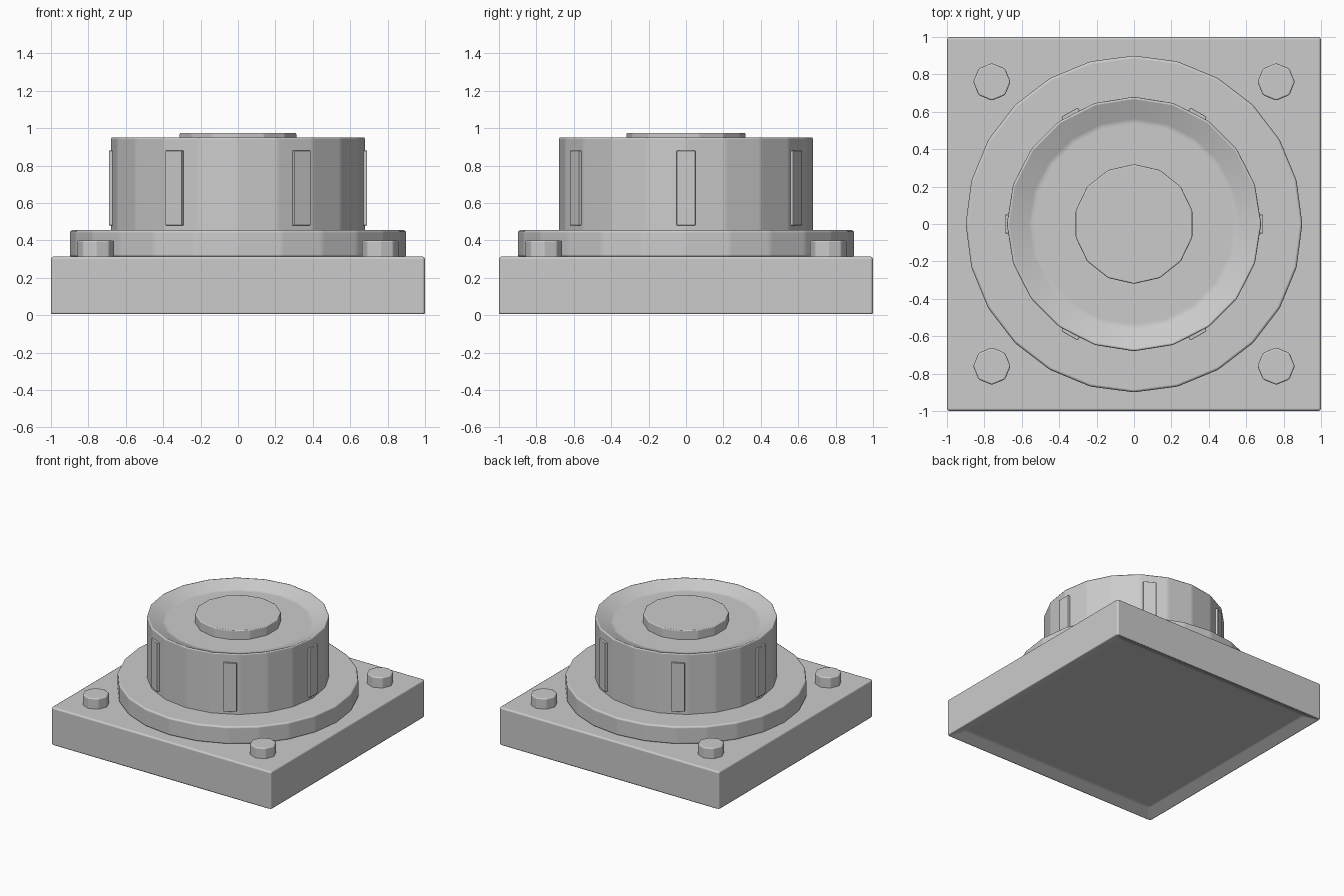
import bpy, bmesh, math
from mathutils import Matrix

if "Cube" in bpy.data.objects:
    bpy.data.objects.remove(bpy.data.objects["Cube"])


def finish(bm, name, bevel):
    """Make the object, soften its edges and keep the flat faces flat."""
    bmesh.ops.recalc_face_normals(bm, faces=bm.faces)
    for f in bm.faces:
        f.smooth = True
    mesh = bpy.data.meshes.new(name)
    bm.to_mesh(mesh)
    bm.free()
    ob = bpy.data.objects.new(name, mesh)
    bpy.context.collection.objects.link(ob)
    mod = ob.modifiers.new("bevel", 'BEVEL')
    mod.width = bevel
    mod.segments = 2
    mod.limit_method = 'ANGLE'
    mod.angle_limit = math.radians(10)
    mod.harden_normals = True
    return ob


def turned(name, profile, sides, bevel, x=0, y=0):
    """Closed solid turned from (radius, z) points, first vertex on +y."""
    bm = bmesh.new()
    rings = []
    for r, z in profile:
        angles = [math.pi / 2 + 2 * math.pi * i / sides for i in range(sides)]
        rings.append([bm.verts.new((x + r * math.cos(a), y + r * math.sin(a), z)) for a in angles])
    for lo, hi in zip(rings, rings[1:]):
        for i in range(sides):
            j = (i + 1) % sides
            bm.faces.new((lo[i], lo[j], hi[j], hi[i]))
    bm.faces.new(rings[0])
    bm.faces.new(rings[-1])
    return finish(bm, name, bevel)


def box(name, center, size, bevel, turn=0, recess=None):
    """Box, optionally with a sloped recess (inset, depth) underneath."""
    bm = bmesh.new()
    bmesh.ops.create_cube(bm, size=1, matrix=Matrix.Rotation(turn, 4, 'Z')
                          @ Matrix.Translation(center) @ Matrix.Diagonal((*size, 1)))
    if recess:
        bm.normal_update()
        under = [f for f in bm.faces if f.normal.z < -0.9]
        bmesh.ops.inset_region(bm, faces=under, thickness=recess[0], depth=-recess[1])
    return finish(bm, name, bevel)


# Square base plate, hollowed underneath
box("base_plate", (0, 0, 0.157), (2, 2, 0.314), 0.015, recess=(0.14, 0.05))

# Round flange
turned("flange", [(0.9, 0.31), (0.9, 0.455)], 24, 0.015)

# Knob with a dished top
turned("knob", [(0.68, 0.44), (0.68, 0.955), (0.55, 0.90)], 20, 0.015)

# Raised centre cap
turned("centre_cap", [(0.32, 0.88), (0.32, 0.975)], 14, 0.008)

# Grip ribs around the knob
for i in range(6):
    box(f"grip_rib_{i + 1}", (0.665, 0, 0.68), (0.05, 0.1, 0.4), 0.003, i * math.pi / 3)

# Corner bolts
for sx in (-1, 1):
    for sy in (-1, 1):
        side = ("front" if sy < 0 else "back") + ("_left" if sx < 0 else "_right")
        turned(f"bolt_{side}", [(0.1, 0.30), (0.1, 0.40)], 8, 0.01, 0.76 * sx, 0.76 * sy)
